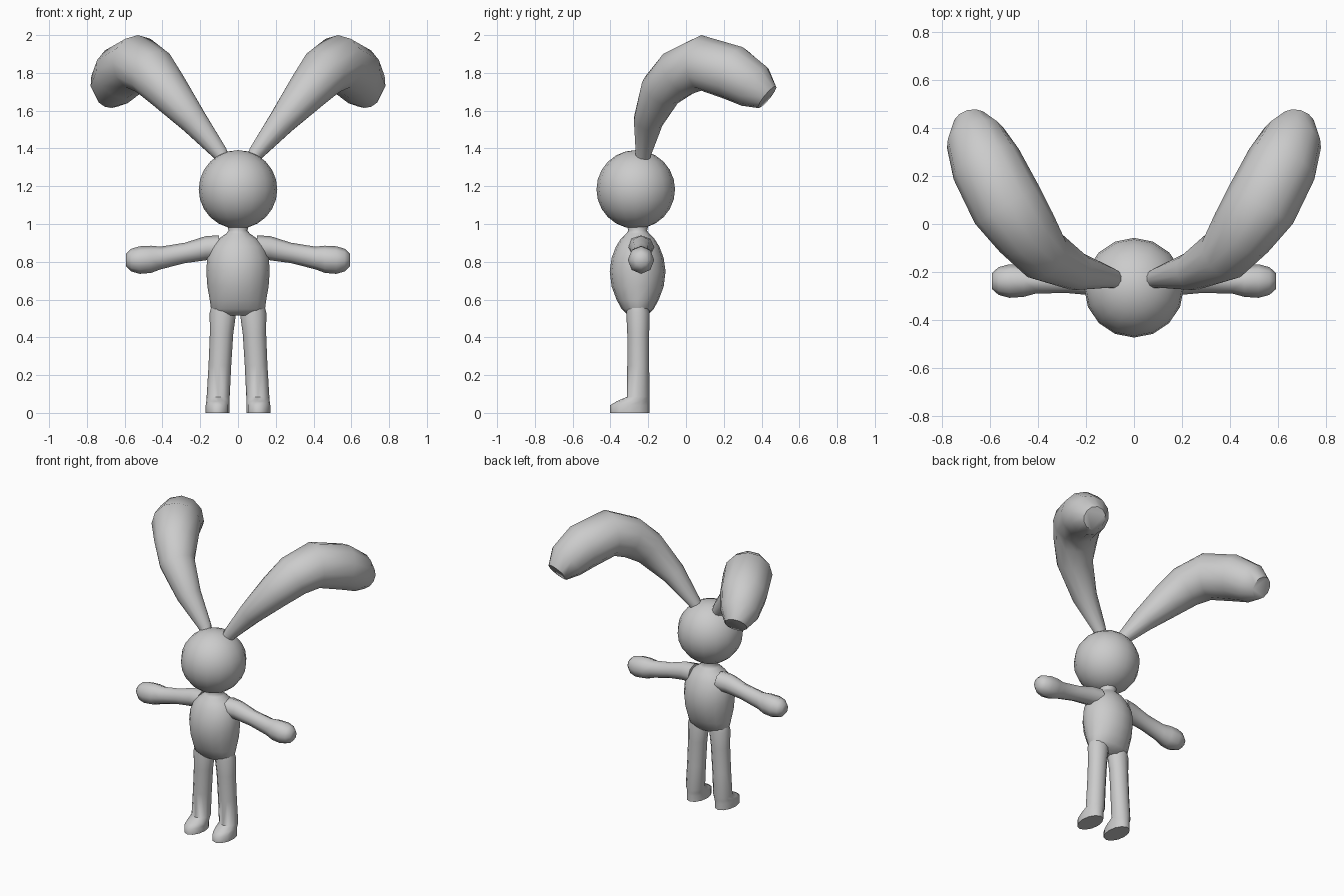
import bpy, bmesh
from math import sin, cos, pi, radians
from mathutils import Vector


def finish(bm, name, angle=60):
    bmesh.ops.recalc_face_normals(bm, faces=bm.faces)
    me = bpy.data.meshes.new(name)
    bm.to_mesh(me)
    bm.free()
    ob = bpy.data.objects.new(name, me)
    bpy.context.collection.objects.link(ob)
    bpy.ops.object.select_all(action='DESELECT')
    ob.select_set(True)
    bpy.context.view_layer.objects.active = ob
    bpy.ops.object.shade_smooth_by_angle(angle=radians(angle))
    return ob


def loft(name, rings, sides, side=1, phase=0.0):
    """Skin through elliptical rings given as (centre, u axis, v axis)."""
    bm = bmesh.new()
    loops = []
    for c, u, v in rings:
        loop = []
        for i in range(sides):
            a = 2 * pi * (i + phase) / sides
            p = c + u * cos(a) + v * sin(a)
            loop.append(bm.verts.new((p.x * side, p.y, p.z)))
        loops.append(loop)
    for a, b in zip(loops, loops[1:]):
        for i in range(sides):
            j = (i + 1) % sides
            bm.faces.new((a[i], a[j], b[j], b[i]))
    bm.faces.new(loops[0])
    bm.faces.new(loops[-1])
    return finish(bm, name)


X, Y, Z = Vector((1, 0, 0)), Vector((0, 1, 0)), Vector((0, 0, 1))

# Head
bm = bmesh.new()
bmesh.ops.create_uvsphere(bm, u_segments=16, v_segments=12, radius=0.208)
bmesh.ops.translate(bm, verts=bm.verts, vec=(0, -0.266, 1.183))
finish(bm, "head")

# Torso with neck: z, half width, half depth
torso = [(0.515, 0.12, 0.05), (0.55, 0.143, 0.085), (0.60, 0.15, 0.112),
         (0.67, 0.162, 0.138), (0.75, 0.168, 0.148), (0.82, 0.163, 0.138),
         (0.88, 0.14, 0.115), (0.92, 0.105, 0.09), (0.95, 0.062, 0.06),
         (0.965, 0.05, 0.05), (0.99, 0.056, 0.056)]
loft("torso", [(Vector((0, -0.256, z)), X * w, Y * d) for z, w, d in torso], 16)

# Arm with rounded hand: x, z, half height, half depth
arm = [(0.10, 0.878, 0.062, 0.07), (0.17, 0.872, 0.064, 0.06),
       (0.28, 0.847, 0.054, 0.05), (0.41, 0.82, 0.06, 0.052),
       (0.46, 0.813, 0.072, 0.066), (0.52, 0.809, 0.073, 0.07),
       (0.565, 0.809, 0.06, 0.058), (0.592, 0.81, 0.034, 0.034)]

# Leg with foot: x, y, z, half width, half depth
leg = [(0.108, -0.298, 0.0, 0.063, 0.104), (0.108, -0.298, 0.04, 0.063, 0.104),
       (0.106, -0.28, 0.062, 0.062, 0.086), (0.105, -0.253, 0.085, 0.061, 0.06),
       (0.096, -0.253, 0.25, 0.060, 0.058), (0.087, -0.253, 0.42, 0.062, 0.058),
       (0.08, -0.254, 0.53, 0.070, 0.062), (0.078, -0.255, 0.57, 0.062, 0.055)]

# Ear centre line with half width and half height
ear = [((0.075, -0.235, 1.335), 0.040, 0.038), ((0.095, -0.225, 1.375), 0.042, 0.042),
       ((0.235, -0.20, 1.545), 0.080, 0.075), ((0.375, -0.13, 1.71), 0.115, 0.112),
       ((0.45, -0.035, 1.80), 0.137, 0.133), ((0.53, 0.08, 1.853), 0.155, 0.147),
       ((0.617, 0.25, 1.80), 0.15, 0.147), ((0.663, 0.36, 1.73), 0.125, 0.125),
       ((0.683, 0.43, 1.672), 0.072, 0.075)]
pts = [Vector(e[0]) for e in ear]
ear_rings = []
for i, (p, (_, w, h)) in enumerate(zip(pts, ear)):
    t = (pts[min(i + 1, len(pts) - 1)] - pts[max(i - 1, 0)]).normalized()
    u = t.cross(Z).normalized()
    ear_rings.append((p, u * w, u.cross(t) * h))

# Mirrored limbs and ears
for s, tag in ((1, "left"), (-1, "right")):
    loft(tag + "_arm", [(Vector((x, -0.238, z)), Z * h, Y * d)
                        for x, z, h, d in arm], 8, s)
    loft(tag + "_leg", [(Vector((x, y, z)), X * w, Y * d)
                        for x, y, z, w, d in leg], 12, s)
    loft(tag + "_ear", ear_rings, 12, s)
